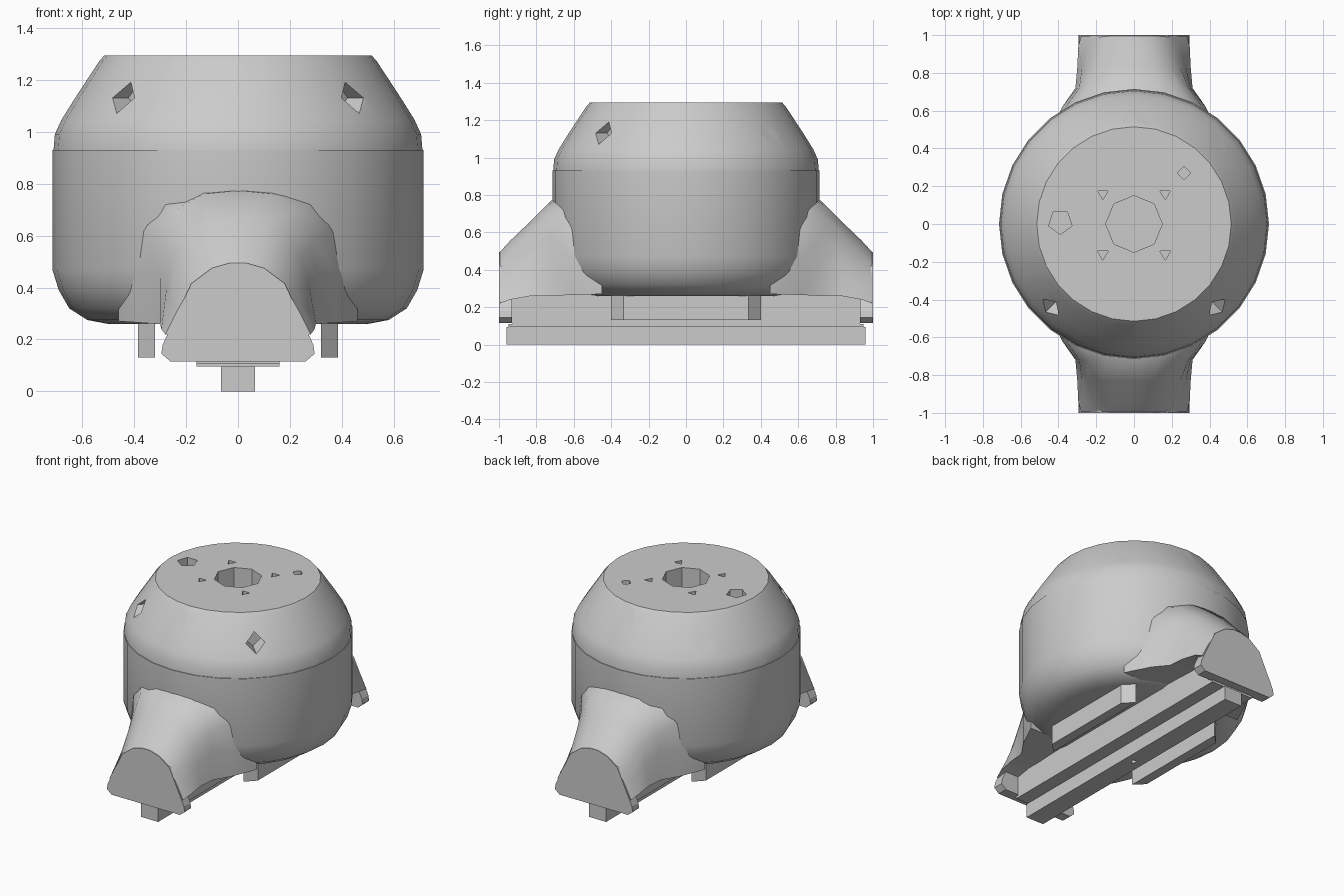
import bpy, bmesh, math
from mathutils import Vector

if "Cube" in bpy.data.objects:
    bpy.data.objects.remove(bpy.data.objects["Cube"], do_unlink=True)

grey = bpy.data.materials.new("light grey")
grey.use_nodes = True
grey.diffuse_color = (0.6, 0.6, 0.6, 1)
grey.node_tree.nodes["Principled BSDF"].inputs["Base Color"].default_value = (0.6, 0.6, 0.6, 1)


def finish(name, bm):
    bmesh.ops.recalc_face_normals(bm, faces=bm.faces)
    mesh = bpy.data.meshes.new(name)
    bm.to_mesh(mesh)
    bm.free()
    mesh.materials.append(grey)
    obj = bpy.data.objects.new(name, mesh)
    bpy.context.collection.objects.link(obj)
    return obj


def loft(name, rings):
    """Skin a list of equal-length closed rings and cap both ends."""
    bm = bmesh.new()
    rows = [[bm.verts.new(p) for p in ring] for ring in rings]
    n = len(rows[0])
    for a, b in zip(rows, rows[1:]):
        for i in range(n):
            j = (i + 1) % n
            bm.faces.new((a[i], a[j], b[j], b[i]))
    bm.faces.new(rows[0])
    bm.faces.new(rows[-1])
    return finish(name, bm)


def lathe(name, profile, sides=28):
    turn = [2 * math.pi * i / sides for i in range(sides)]
    return loft(name, [[(r * math.cos(a), r * math.sin(a), z) for a in turn] for r, z in profile])


def box(name, hx, hy, z0, z1):
    plan = [(-hx, -hy), (hx, -hy), (hx, hy), (-hx, hy)]
    return loft(name, [[(x, y, z) for x, y in plan] for z in (z0, z1)])


def drill(target, centre, axis, radius, depth, sides):
    """Cut a few-sided hole, centred on a point and running along an axis."""
    bm = bmesh.new()
    bmesh.ops.create_cone(bm, cap_ends=True, segments=sides, radius1=radius, radius2=radius, depth=depth)
    rot = Vector(axis).to_track_quat("Z", "Y")
    for v in bm.verts:
        v.co = rot @ v.co + Vector(centre)
    cutter = finish("hole_cutter", bm)
    cutter.hide_render = True
    mod = target.modifiers.new("hole", "BOOLEAN")
    mod.operation, mod.solver, mod.object = "DIFFERENCE", "EXACT", cutter
    bpy.context.view_layer.update()
    cut = target.evaluated_get(bpy.context.evaluated_depsgraph_get())
    mesh = bpy.data.meshes.new_from_object(cut)
    target.modifiers.clear()
    target.data = mesh
    bpy.data.objects.remove(cutter, do_unlink=True)


def smooth(obj, angle):
    bpy.ops.object.select_all(action="DESELECT")
    obj.select_set(True)
    bpy.context.view_layer.objects.active = obj
    bpy.ops.object.shade_smooth_by_angle(angle=math.radians(angle))


# Housing: rounded bowl below, tapered dome above
bowl = lathe("lower_housing", [(0.5, 0.26), (0.58, 0.275), (0.65, 0.32), (0.69, 0.39),
                               (0.715, 0.47), (0.715, 0.93)])
dome = lathe("upper_dome", [(0.71, 0.93), (0.705, 0.99), (0.68, 1.045), (0.63, 1.125),
                            (0.535, 1.27), (0.515, 1.293)])

# Holes in the dome: centre bore, cross bore, top screw holes, slanted holes
drill(dome, (0, 0, 1.25), (0, 0, 1), 0.15, 0.3, 8)
drill(dome, (0, 0, 1.235), (0, 1, 0), 0.036, 1.6, 5)
for sx in (-1, 1):
    for sy in (-1, 1):
        drill(dome, (sx * 0.165, sy * 0.16, 1.29), (0, 0, 1), 0.032, 0.12, 3)
        drill(dome, (sx * 0.45, sy * 0.45, 1.13), (sx, sy, 0), 0.06, 0.2, 4)
drill(dome, (-0.39, 0.01, 1.29), (0, 0, 1), 0.065, 0.12, 5)
drill(dome, (0.265, 0.27, 1.29), (0, 0, 1), 0.035, 0.12, 4)
smooth(bowl, 35)
smooth(dome, 35)


def mirrored(half, y):
    """Full cross-section at y from its +x half, listed bottom to top."""
    return [(x, y, z) for x, z in half] + [(-x, y, z) for x, z in reversed(half)]


# Flared necks at the front and back, each closed by a deeper end plate
neck_halves = [
    (0.45, [(0.46, 0.27), (0.46, 0.45), (0.4, 0.64), (0.3, 0.74), (0.14, 0.775), (0.03, 0.78)]),
    (0.62, [(0.38, 0.265), (0.38, 0.45), (0.36, 0.62), (0.3, 0.73), (0.14, 0.775), (0.03, 0.78)]),
    (0.72, [(0.31, 0.26), (0.3, 0.45), (0.29, 0.58), (0.24, 0.7), (0.13, 0.76), (0.03, 0.77)]),
    (0.83, [(0.3, 0.26), (0.275, 0.4), (0.245, 0.51), (0.19, 0.6), (0.11, 0.65), (0.03, 0.66)]),
    (0.94, [(0.295, 0.24), (0.25, 0.33), (0.215, 0.41), (0.165, 0.49), (0.1, 0.54), (0.03, 0.555)])]
end_half = [(0.26, 0.115), (0.295, 0.145), (0.29, 0.18), (0.18, 0.415), (0.1, 0.475), (0.03, 0.495)]
for name, s in (("front", -1), ("back", 1)):
    neck = loft(name + "_neck", [mirrored(h, s * y) for y, h in neck_halves]
                + [mirrored([(0.28, 0.22), (0.24, 0.3), (0.2, 0.37), (0.17, 0.42), (0.1, 0.475), (0.03, 0.495)], s * 0.995)])
    smooth(neck, 40)
    loft(name + "_end_plate", [mirrored(end_half, s * y) for y in (0.93, 1.0)])

# Straight parts underneath
box("centre_beam", 0.16, 0.93, 0.11, 0.27)
box("spacer_plate", 0.16, 0.95, 0.095, 0.11)
rail = box("bottom_rail", 0.066, 0.96, 0, 0.095)
for k in range(-3, 4):
    drill(rail, (0, k * 0.29, 0), (0, 0, 1), 0.025, 0.1, 3)

# Side rails with mitred ends
for name, s in (("left", 1), ("right", -1)):
    plan = [(0.32, -0.4), (0.385, -0.335), (0.385, 0.335), (0.32, 0.4)]
    loft(name + "_side_rail", [[(s * x, y, z) for x, y in plan] for z in (0.13, 0.27)])
